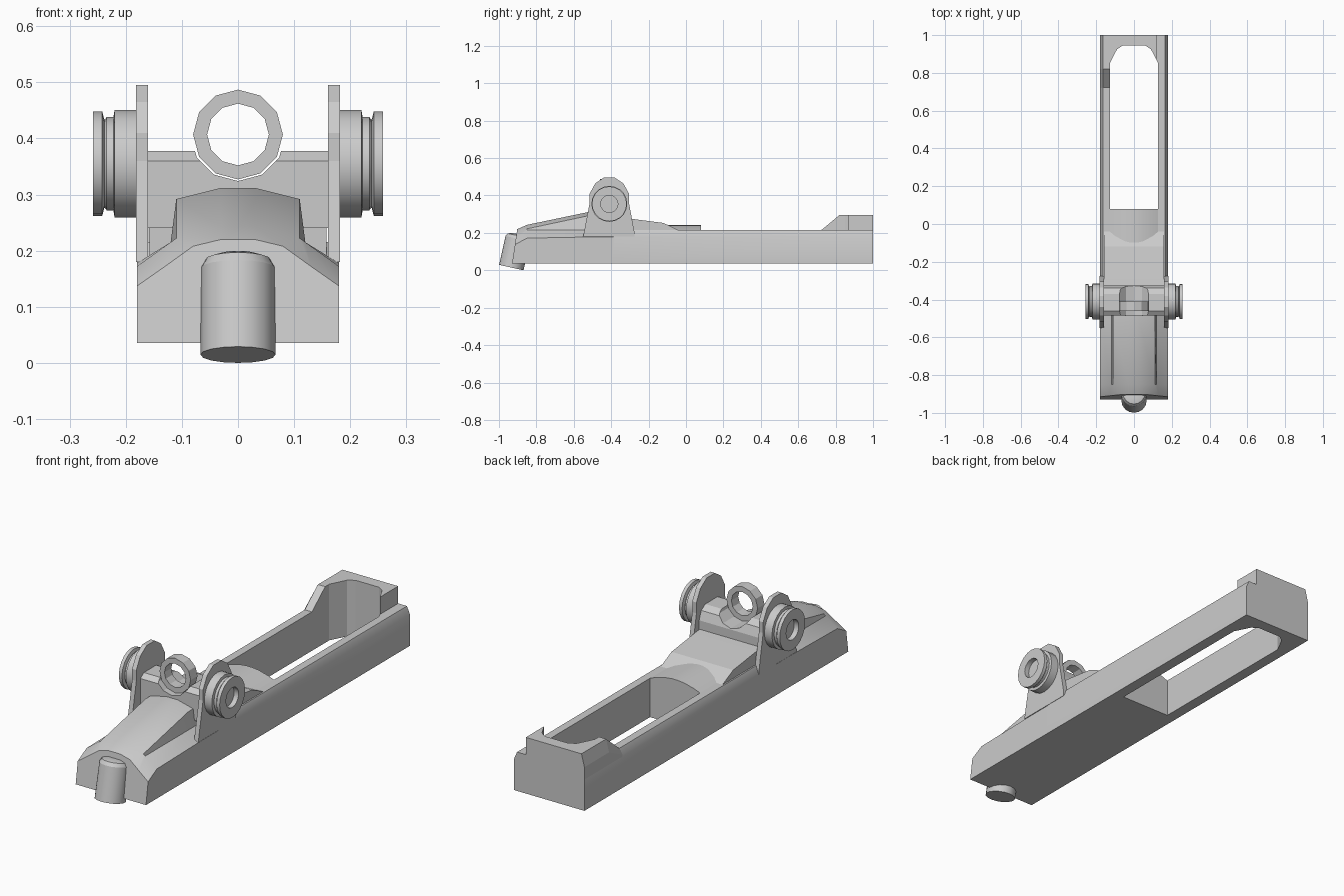
import bpy, bmesh, math
from mathutils import Matrix, Vector

if "Cube" in bpy.data.objects:
    bpy.data.objects.remove(bpy.data.objects["Cube"])


def finish(name, bm, smooth=True):
    bmesh.ops.remove_doubles(bm, verts=bm.verts, dist=1e-5)
    bmesh.ops.recalc_face_normals(bm, faces=bm.faces)
    mesh = bpy.data.meshes.new(name)
    bm.to_mesh(mesh)
    bm.free()
    ob = bpy.data.objects.new(name, mesh)
    bpy.context.collection.objects.link(ob)
    if smooth:
        bpy.ops.object.select_all(action='DESELECT')
        ob.select_set(True)
        bpy.context.view_layer.objects.active = ob
        bpy.ops.object.shade_smooth_by_angle(angle=math.radians(28))
    return ob


def loft(name, rings, smooth=True, closed=False):
    """Skin a list of equal-length point loops; cap ends unless closed."""
    bm = bmesh.new()
    vs = [[bm.verts.new(p) for p in r] for r in rings]
    n = len(vs[0])
    pairs = list(zip(vs, vs[1:])) + ([(vs[-1], vs[0])] if closed else [])
    for a, b in pairs:
        for i in range(n):
            j = (i + 1) % n
            bm.faces.new((a[i], a[j], b[j], b[i]))
    if not closed:
        bm.faces.new(vs[0])
        bm.faces.new(vs[-1])
    return finish(name, bm, smooth)


def prism_x(name, yz, x0, x1):
    return loft(name, [[(x, y, z) for y, z in yz] for x in (x0, x1)], False)


def lathe(name, profile, matrix, sides, closed=False):
    """Revolve (radius, height) pairs about local z, then place."""
    rings = [[matrix @ Vector((r * math.cos(t), r * math.sin(t), h))
              for t in (2 * math.pi * i / sides for i in range(sides))]
             for r, h in profile]
    return loft(name, rings, True, closed)


def cut(ob, cutter):
    m = ob.modifiers.new("cut", 'BOOLEAN')
    m.object = cutter
    m.operation = 'DIFFERENCE'
    m.solver = 'EXACT'
    bpy.context.view_layer.objects.active = ob
    bpy.ops.object.modifier_apply(modifier=m.name)


def mirrored(half):
    return half + [(-x, z) for x, z in reversed(half)]


# Main body: arched nose blending to a long chamfered rail section
nose = mirrored([(.18, .035), (.18, .137), (.13, .172), (.08, .208), (.03, .22)])
brow = mirrored([(.18, .035), (.18, .172), (.12, .215), (.11, .222), (.03, .243)])
hump = mirrored([(.18, .035), (.18, .178), (.12, .215), (.11, .292), (.03, .312)])
rail = mirrored([(.18, .035), (.18, .18), (.165, .215), (.11, .215), (.03, .215)])
rings = [[(x, -.93 + (z - .035) * .15, z) for x, z in nose]]
for y, sec in ((-.85, brow), (-.52, hump), (-.40, hump), (-.38, rail), (1, rail)):
    rings.append([(x, y, z) for x, z in sec])
body = loft("receiver_body", rings)

# Raised rear corner: left rail block and back wall
left_block = loft("rear_left_block", [
    [(x, y, z) for x, z in ((-.18, .18), (-.18, .18 + h * .6), (-.165, .20 + h),
                            (-.11, .20 + h), (-.11, .18))]
    for y, h in ((.72, .012), (.82, .095), (1, .095))], False)
back_wall = prism_x("rear_wall", [(.84, .2), (.84, .295), (1, .295), (1, .2)], -.11, .12)

# Long opening with a rounded rear end
outline = [(-.128, .08), (.128, .08), (.128, .85), (.09, .925), (.06, .945),
           (-.06, .945), (-.09, .925), (-.128, .85)]
slot = loft("slot_cutter", [[(x, y, z) for x, y in outline] for z in (-.1, .6)], False)
for ob in (body, left_block, back_wall):
    cut(ob, slot)
bpy.data.objects.remove(slot)

# Sloped deck and arched ledge behind the ears
prism_x("sloped_deck", [(-.40, .19), (-.40, .288), (-.29, .275), (-.12, .253),
                        (-.02, .205), (-.02, .19)], -.158, .158)
arch = mirrored([(.135, .19), (.135, .212), (.10, .226), (.05, .239), (.015, .243)])
loft("arched_ledge", [[(x, y, z) for x, z in arch] for y in (-.15, .08)])

# Cross block between the ears, with a saddle for the ring
cross = prism_x("cross_block", [(-.485, .24), (-.485, .36), (-.46, .378), (-.37, .378),
                                (-.34, .36), (-.325, .32), (-.325, .24)], -.16, .16)
along_y = Matrix.Rotation(math.radians(90), 4, 'X')
saddle = lathe("saddle_cutter", [(.085, -.2), (.085, .2)],
               Matrix.Translation((0, -.41, .409)) @ along_y, 12)
cut(cross, saddle)
bpy.data.objects.remove(saddle)

# Aperture ring
lathe("aperture_ring", [(.08, -.025), (.08, .025), (.055, .025), (.055, -.025)],
      Matrix.Translation((0, -.435, .407)) @ along_y, 12, closed=True)

# Ears and adjustment knobs on both sides
ear = [(-.55, .18), (-.515, .36), (-.515, .41), (-.485, .465), (-.44, .495), (-.38, .495),
       (-.335, .465), (-.305, .41), (-.305, .36), (-.275, .20), (-.275, .18)]
knob = [(.096, .175), (.096, .22), (.083, .222), (.083, .234), (.078, .238),
        (.093, .242), (.093, .258), (.046, .258), (.046, .235)]
for side, s in (("left", -1), ("right", 1)):
    prism_x("ear_" + side, ear, s * .16, s * .1815)
    lathe("knob_" + side, knob, Matrix.Translation((0, -.41, .355))
          @ Matrix.Rotation(s * math.radians(90), 4, 'Y'), 20)

# Tilted lug under the nose
lathe("front_lug", [(.067, 0), (.067, .158), (.058, .174), (.035, .182)],
      Matrix.Translation((0, -.934, .0145)) @ Matrix.Rotation(math.radians(-12.5), 4, 'X'), 16)
